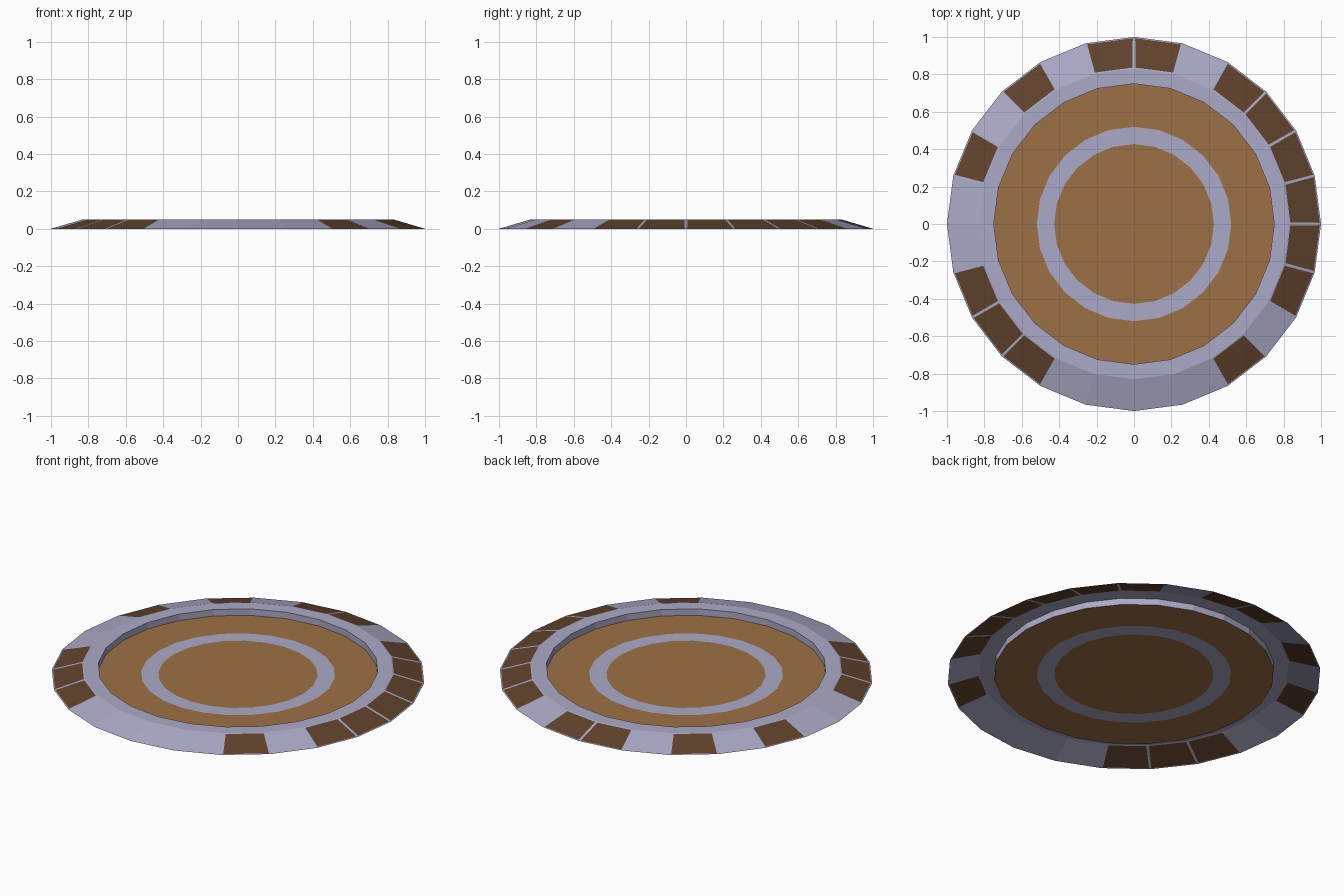
import bpy, bmesh, math

if "Cube" in bpy.data.objects:
    bpy.data.objects.remove(bpy.data.objects["Cube"])

SIDES = 24
FLOOR = 0.012


def material(name, rgb):
    m = bpy.data.materials.new(name)
    m.diffuse_color = (*rgb, 1.0)
    m.use_nodes = True
    m.node_tree.nodes["Principled BSDF"].inputs["Base Color"].default_value = m.diffuse_color
    return m


grey = material("pale_blue_grey", (0.40, 0.40, 0.57))
brown = material("brown", (0.34, 0.16, 0.058))
dark = material("dark_brown", (0.12, 0.055, 0.025))


def lathe(name, profile, mats, rule=lambda band: 0, panels=()):
    """Spin an (r, z) profile, listed from outside to inside, into flat faces.
    panels: segments of the first band that get an inset face of material 1."""
    bm = bmesh.new()
    rings = []
    for r, z in profile:
        angles = [2 * math.pi * i / SIDES for i in range(SIDES)]
        rings.append([bm.verts.new((r * math.cos(a), r * math.sin(a), z)) for a in angles])
    marked = []
    for b, (outer, inner) in enumerate(zip(rings, rings[1:])):
        for i in range(SIDES):
            j = (i + 1) % SIDES
            f = bm.faces.new((outer[i], outer[j], inner[j], inner[i]))
            f.material_index = rule(b)
            if b == 0 and i in panels:
                marked.append(f)
    if profile[-1][0] < 0.45:             # close the centre of the floor
        bm.faces.new(rings[-1])
    if marked:
        bm.normal_update()
        bmesh.ops.inset_individual(bm, faces=marked, thickness=0.01)
        for f in marked:
            f.material_index = 1
    me = bpy.data.meshes.new(name)
    bm.to_mesh(me)
    bm.free()
    for m in mats:
        me.materials.append(m)
    ob = bpy.data.objects.new(name, me)
    bpy.context.collection.objects.link(ob)


# Raised rim, open below: sloped skirt with inset dark panels, flat top, inner wall
lathe("outer_rim", [(1.0, 0.0), (0.83, 0.05), (0.75, 0.05), (0.75, FLOOR)],
      [grey, dark],
      panels=(0, 1, 2, 3, 5, 6, 8, 10, 13, 14, 15, 20, 22, 23))

# Recessed floor with a grey ring cut into it
lathe("floor_plate", [(0.75, FLOOR), (0.52, FLOOR), (0.427, FLOOR)],
      [brown, grey], rule=lambda band: band)
